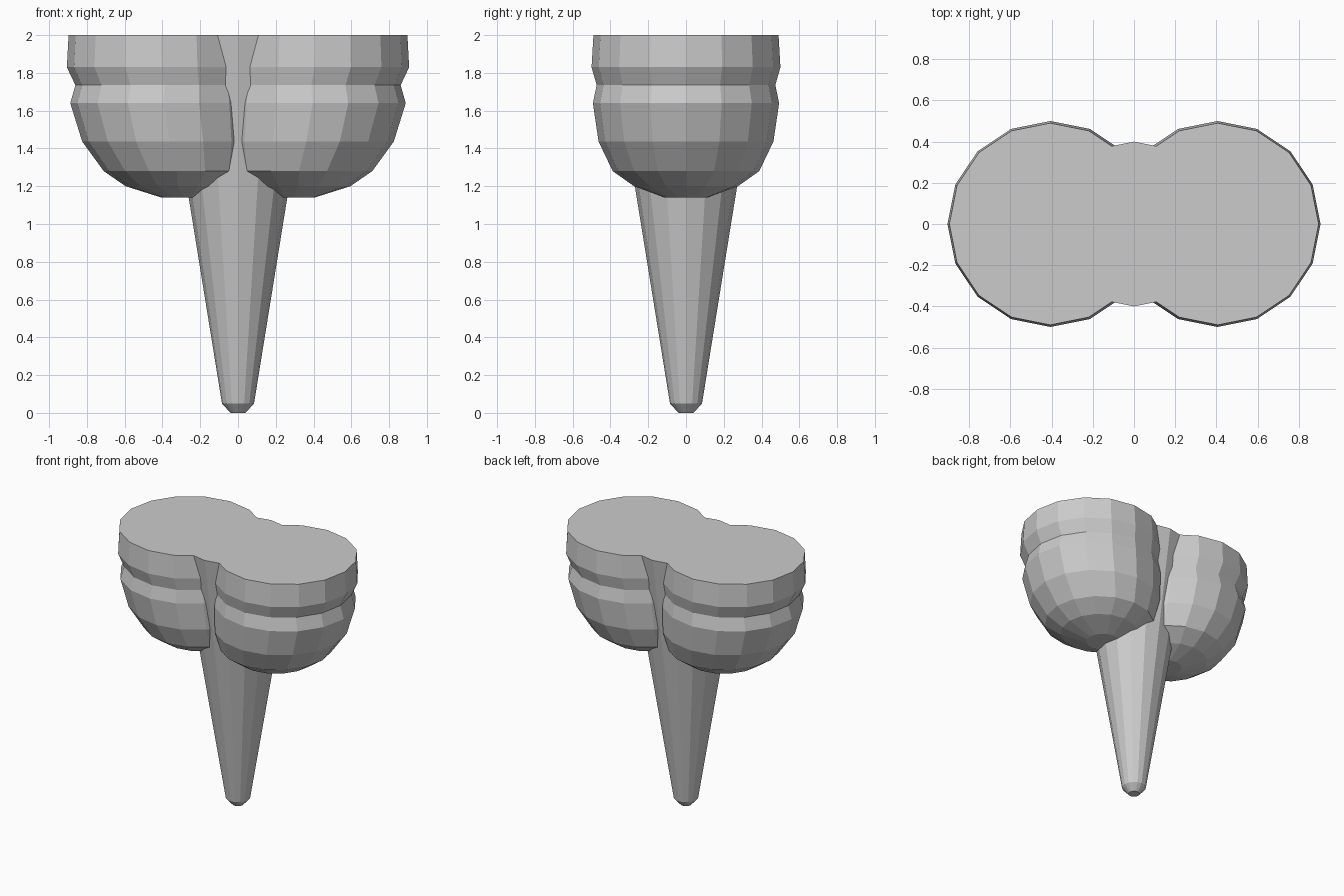
import bpy
import bmesh
from math import cos, sin, pi

SIDES = 16

cube = bpy.data.objects.get("Cube")
if cube:
    bpy.data.objects.remove(cube, do_unlink=True)

grey = bpy.data.materials.new("plain grey")
grey.use_nodes = True
colour = (0.6, 0.6, 0.6, 1)
grey.diffuse_color = colour
grey.node_tree.nodes["Principled BSDF"].inputs["Base Color"].default_value = colour


def stacked_rings(name, rings, side=1):
    """Closed faceted solid through horizontal rings of (height, radius, centre x)."""
    bm = bmesh.new()
    loops = []
    for z, r, cx in rings:
        loops.append([bm.verts.new((side * cx + r * cos(2 * pi * i / SIDES),
                                    r * sin(2 * pi * i / SIDES), z))
                      for i in range(SIDES)])
    for low, high in zip(loops, loops[1:]):
        for i in range(SIDES):
            j = (i + 1) % SIDES
            bm.faces.new((low[i], low[j], high[j], high[i]))
    bm.faces.new(loops[0][::-1])
    bm.faces.new(loops[-1])
    bmesh.ops.recalc_face_normals(bm, faces=bm.faces)
    mesh = bpy.data.meshes.new(name)
    bm.to_mesh(mesh)
    bm.free()
    mesh.materials.append(grey)
    obj = bpy.data.objects.new(name, mesh)
    bpy.context.collection.objects.link(obj)
    return obj


# Tapered stem with a bevelled tip, rising to the flat top
stem = [(0, 0.04, 0), (0.05, 0.085, 0), (2, 0.4, 0)]
stacked_rings("stem", stem)

# Two rounded cups that lean in towards the stem, with a groove below the rim
cup = [
    (1.14, 0.115, 0.29),
    (1.2, 0.275, 0.32),
    (1.28, 0.388, 0.323),
    (1.437, 0.463, 0.362),
    (1.64, 0.493, 0.395),
    (1.735, 0.473, 0.388),
    (1.83, 0.5, 0.406),
    (2, 0.49, 0.407),
]
for side, name in ((1, "left_cup"), (-1, "right_cup")):
    stacked_rings(name, cup, side)
